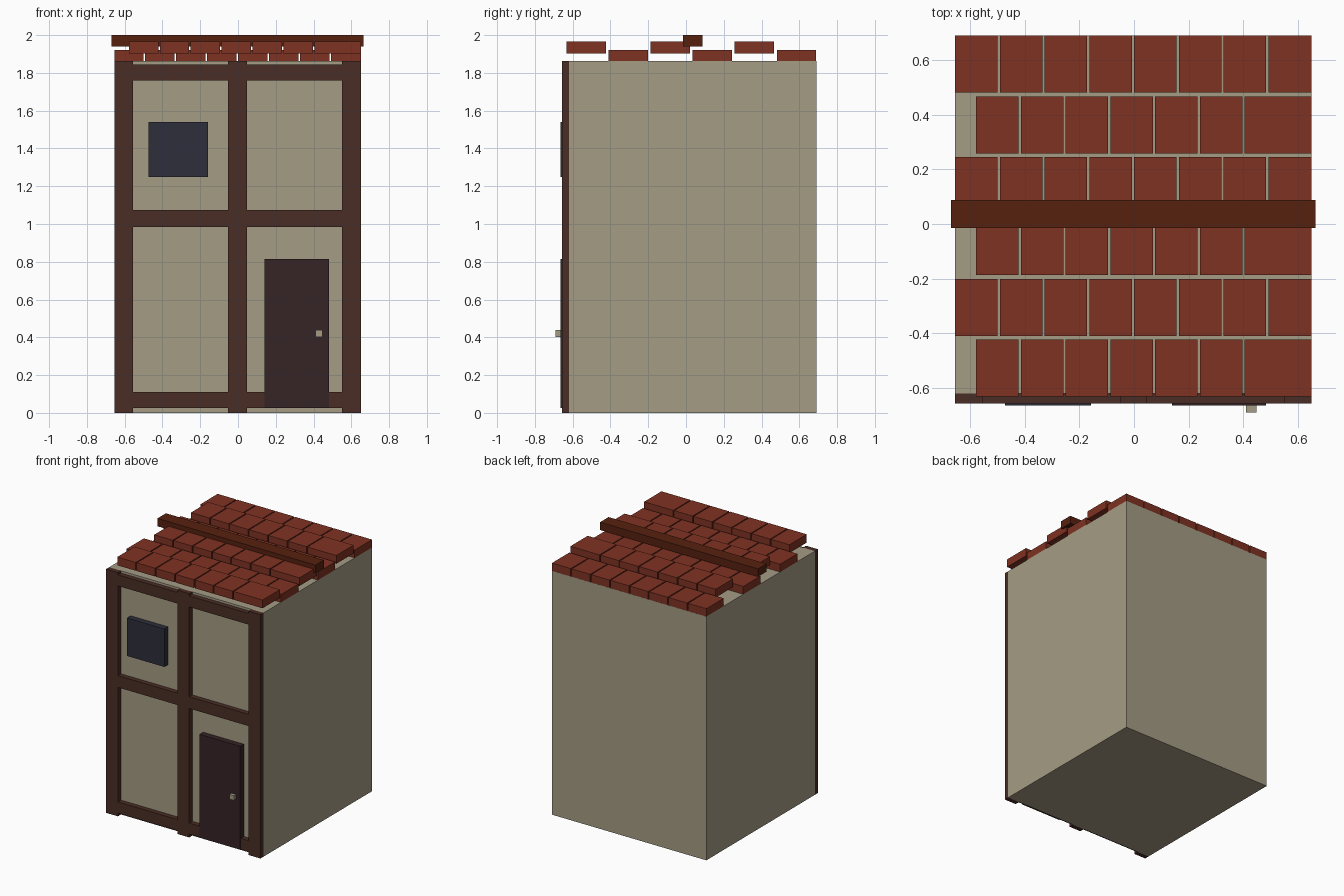
import bpy

default = bpy.data.objects.get("Cube")
if default:
    bpy.data.objects.remove(default, do_unlink=True)


def material(name, rgb):
    """Flat material from an sRGB colour given in 0-255."""
    linear = [((c / 255 + 0.055) / 1.055) ** 2.4 for c in rgb]
    mat = bpy.data.materials.new(name)
    mat.use_nodes = True
    mat.diffuse_color = (*linear, 1)
    mat.node_tree.nodes["Principled BSDF"].inputs["Base Color"].default_value = (*linear, 1)
    return mat


plaster = material("plaster", (165, 156, 133))
timber = material("dark timber", (74, 45, 37))
door_wood = material("door wood", (54, 35, 37))
glass = material("window glass", (46, 46, 60))
clay = material("roof clay", (127, 50, 34))
ridge_wood = material("ridge wood", (86, 33, 15))


def box(name, mat, x, y, z):
    """Box spanning the (low, high) range on each axis."""
    verts = [(a, b, c) for a in x for b in y for c in z]
    faces = [(0, 1, 3, 2), (4, 6, 7, 5), (0, 4, 5, 1),
             (2, 3, 7, 6), (0, 2, 6, 4), (1, 5, 7, 3)]
    mesh = bpy.data.meshes.new(name)
    mesh.from_pydata(verts, [], faces)
    mesh.materials.append(mat)
    obj = bpy.data.objects.new(name, mesh)
    bpy.context.collection.objects.link(obj)
    return obj


LEFT, RIGHT = -0.655, 0.65
WALL_FRONT, BACK = -0.62, 0.69
EAVES = 1.862

# House body
box("house_body", plaster, (LEFT, RIGHT), (WALL_FRONT, BACK), (0, EAVES))

# Timber frame: three posts, with rails filling the bays between them
frame_y = (-0.657, WALL_FRONT)
posts = {"right": (LEFT, -0.555), "middle": (-0.052, 0.048), "left": (0.55, RIGHT)}
for side, span in posts.items():
    box(f"{side}_post", timber, span, frame_y, (0, EAVES))

bays = {"right": (-0.555, -0.052), "left": (0.048, 0.55)}
rails = {"bottom": (0.025, 0.11), "middle": (0.985, 1.075), "top": (1.76, 1.845)}
for side, span in bays.items():
    for level, height in rails.items():
        box(f"{side}_{level}_rail", timber, span, frame_y, height)

# Window, door and knob
box("window", glass, (-0.473, -0.158), (-0.664, WALL_FRONT), (1.25, 1.54))
box("door", door_wood, (0.14, 0.483), (-0.664, WALL_FRONT), (0.025, 0.815))
box("door_knob", plaster, (0.41, 0.448), (-0.69, -0.66), (0.402, 0.438))

# Roof tiles: alternating low rows and raised rows shifted by half a tile
PITCH, GAP = 0.1638, 0.008
for row in range(6):
    raised = row % 2 == 0
    y = -0.632 + row * 0.2225
    start = -0.578 if raised else LEFT
    z = (1.902, 1.965) if raised else (EAVES, 1.922)
    count = 7 if raised else 8
    for i in range(count):
        x0 = start + i * PITCH
        x1 = RIGHT if i == count - 1 else x0 + PITCH - GAP
        box(f"roof_tile_{row + 1}_{i + 1}", clay, (x0, x1), (y, y + 0.209), z)

# Ridge beam
box("ridge_beam", ridge_wood, (-0.67, 0.665), (-0.015, 0.087), (1.94, 2.0))
